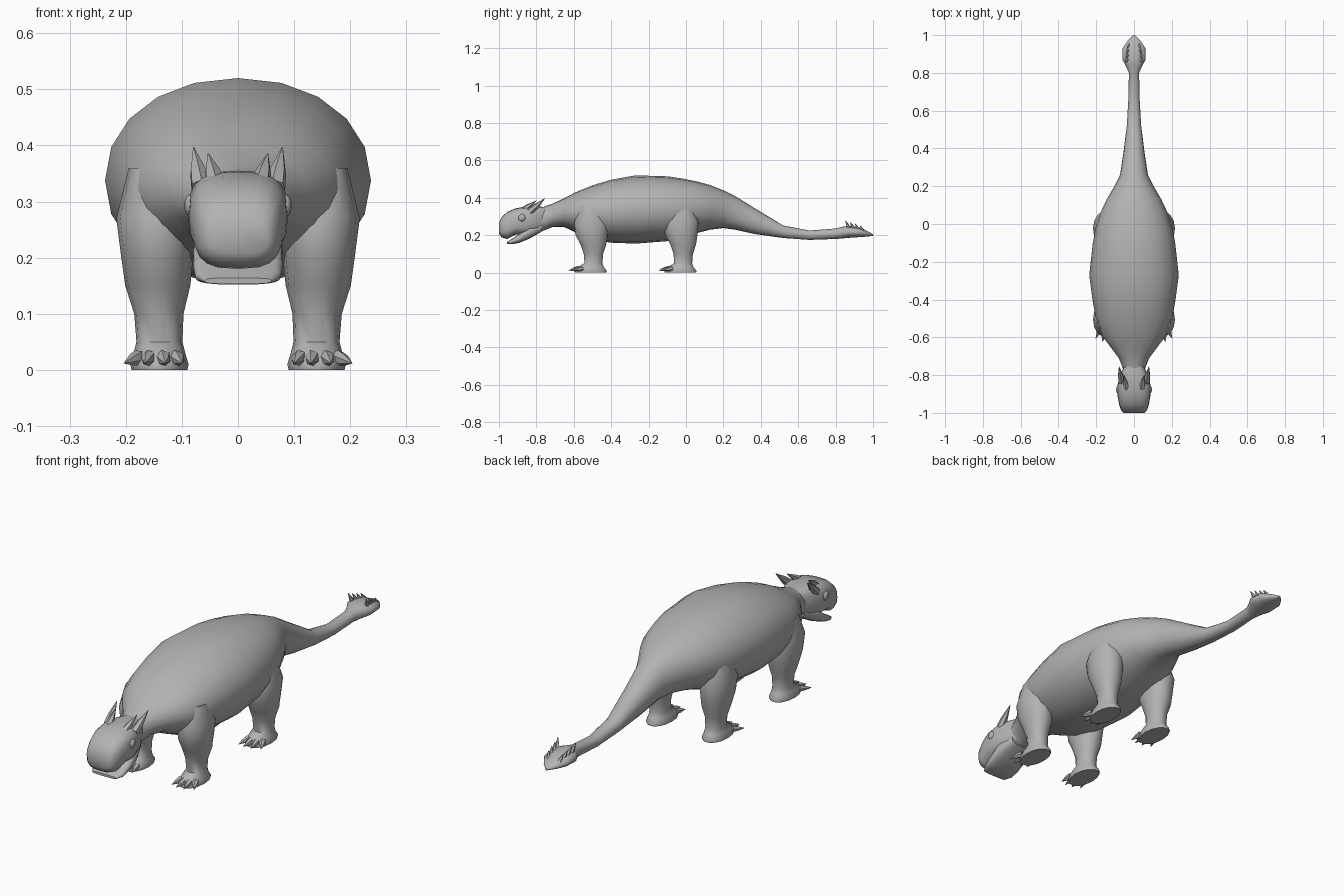
import bpy, bmesh, math
from mathutils import Vector

skin = bpy.data.materials.new("stone grey")
skin.diffuse_color = (0.45, 0.45, 0.45, 1)


def finish(name, bm, angle=50):
    bmesh.ops.recalc_face_normals(bm, faces=bm.faces)
    me = bpy.data.meshes.new(name)
    bm.to_mesh(me)
    bm.free()
    ob = bpy.data.objects.new(name, me)
    bpy.context.collection.objects.link(ob)
    me.materials.append(skin)
    bpy.ops.object.select_all(action='DESELECT')
    bpy.context.view_layer.objects.active = ob
    ob.select_set(True)
    bpy.ops.object.shade_smooth_by_angle(angle=math.radians(angle))
    return ob


def loft(bm, rings):
    """Skin a list of closed rings and cap both ends."""
    vs = [[bm.verts.new(p) for p in r] for r in rings]
    n = len(vs[0])
    for a, b in zip(vs, vs[1:]):
        for i in range(n):
            j = (i + 1) % n
            bm.faces.new((a[i], a[j], b[j], b[i]))
    bm.faces.new(vs[0])
    bm.faces.new(vs[-1])


def oval(n, power):
    """Unit superellipse points."""
    out = []
    for i in range(n):
        t = 2 * math.pi * i / n
        c, s = math.cos(t), math.sin(t)
        out.append((math.copysign(abs(c) ** (2 / power), c),
                    math.copysign(abs(s) ** (2 / power), s)))
    return out


def body_loft(name, stations, power, n=20):
    """Stations along y: (y, half width, top z, bottom z)."""
    bm = bmesh.new()
    loft(bm, [[(w * u, y, (t + b) / 2 + (t - b) / 2 * v) for u, v in oval(n, power)]
              for y, w, t, b in stations])
    return finish(name, bm)


def spike(bm, base, tip, r, sides=6):
    """Slightly bulged spike from base to tip."""
    base, tip = Vector(base), Vector(tip)
    d = tip - base
    u = d.cross(Vector((0.3, 0.2, 1))).normalized()
    v = d.cross(u).normalized()
    loft(bm, [[base + d * f + (u * math.cos(a) + v * math.sin(a)) * r * k
               for a in (2 * math.pi * i / sides for i in range(sides))]
              for f, k in ((0, 1), (0.4, 0.8), (1, 0.06))])


# torso, neck and tail with its club
body_loft("body_and_tail", [
    (-0.82, 0.055, 0.340, 0.210), (-0.76, 0.060, 0.352, 0.225),
    (-0.71, 0.080, 0.370, 0.245), (-0.65, 0.125, 0.398, 0.243),
    (-0.59, 0.170, 0.430, 0.215), (-0.50, 0.203, 0.467, 0.175),
    (-0.40, 0.220, 0.497, 0.160), (-0.27, 0.237, 0.520, 0.155),
    (-0.10, 0.218, 0.515, 0.168), (-0.02, 0.203, 0.503, 0.185),
    (0.06, 0.178, 0.487, 0.212), (0.13, 0.145, 0.468, 0.230),
    (0.20, 0.104, 0.440, 0.238), (0.26, 0.074, 0.411, 0.230),
    (0.37, 0.057, 0.343, 0.206), (0.52, 0.038, 0.252, 0.185),
    (0.66, 0.030, 0.225, 0.175), (0.80, 0.027, 0.236, 0.180),
    (0.84, 0.045, 0.246, 0.183), (0.87, 0.062, 0.250, 0.186),
    (0.93, 0.060, 0.240, 0.190), (0.97, 0.034, 0.222, 0.193),
    (1.00, 0.004, 0.205, 0.196)], 2.1)

# head: skull with beak, and an open lower jaw
body_loft("head", [
    (-0.75, 0.050, 0.350, 0.235), (-0.80, 0.074, 0.355, 0.215),
    (-0.86, 0.089, 0.353, 0.200), (-0.91, 0.087, 0.344, 0.204),
    (-0.955, 0.079, 0.325, 0.180), (-0.985, 0.069, 0.298, 0.188),
    (-1.00, 0.054, 0.265, 0.208)], 3.0)
body_loft("lower_jaw", [
    (-0.77, 0.055, 0.275, 0.220), (-0.84, 0.080, 0.250, 0.180),
    (-0.89, 0.080, 0.208, 0.160), (-0.93, 0.076, 0.181, 0.152),
    (-0.958, 0.060, 0.164, 0.153)], 3.0)

bm = bmesh.new()
for s in (-1, 1):
    spike(bm, (s * 0.066, -0.835, 0.325), (s * 0.079, -0.755, 0.396), 0.019)
    spike(bm, (s * 0.040, -0.875, 0.330), (s * 0.053, -0.800, 0.385), 0.018)
finish("head_horns", bm, 30)

bm = bmesh.new()
for s in (-1, 1):
    res = bmesh.ops.create_uvsphere(bm, u_segments=12, v_segments=8, radius=0.02)
    bmesh.ops.scale(bm, verts=res["verts"], vec=(0.6, 1, 1))
    bmesh.ops.translate(bm, verts=res["verts"], vec=(s * 0.084, -0.877, 0.293))
finish("eyes", bm)

# spikes on the tail club
bm = bmesh.new()
for s in (-1, 1):
    for i in range(4):
        y, x = 0.872 + 0.026 * i, 0.036 - 0.003 * i
        z = 0.236 - 0.006 * i
        spike(bm, (s * x, y, z), (s * (x + 0.009), y - 0.020, z + 0.044 - 0.003 * i), 0.010, 5)
finish("tail_spikes", bm, 30)

# legs: (z, centre x, y offset, radius x, radius y)
LEG = [(0.36, 0.150, 0.00, 0.045, 0.06), (0.27, 0.145, 0.00, 0.072, 0.095),
       (0.20, 0.144, 0.00, 0.064, 0.088), (0.15, 0.143, 0.01, 0.058, 0.070),
       (0.10, 0.141, 0.01, 0.044, 0.053), (0.05, 0.140, 0.01, 0.041, 0.049),
       (0.03, 0.140, -0.005, 0.046, 0.072), (0.010, 0.140, -0.005, 0.052, 0.088),
       (0.0, 0.140, -0.005, 0.050, 0.086)]


def leg(name, s, y0):
    bm = bmesh.new()
    loft(bm, [[(s * cx + rx * u, y0 + cy + ry * v, z) for u, v in oval(14, 2.1)]
              for z, cx, cy, rx, ry in LEG])
    finish(name, bm)
    bm = bmesh.new()
    # four claws fanned across the toes
    for x, tx, dy in ((0.110, 0.100, 0.010), (0.133, 0.130, 0), (0.158, 0.166, 0.002), (0.178, 0.203, 0.02)):
        spike(bm, (s * x, y0 - 0.070 + dy, 0.022), (s * tx, y0 - 0.122 + dy, 0.012), 0.014)
    finish(name + "_claws", bm, 30)


for s, side in ((-1, "left"), (1, "right")):
    leg("front_leg_" + side, s, -0.505)
    leg("hind_leg_" + side, s, -0.025)
